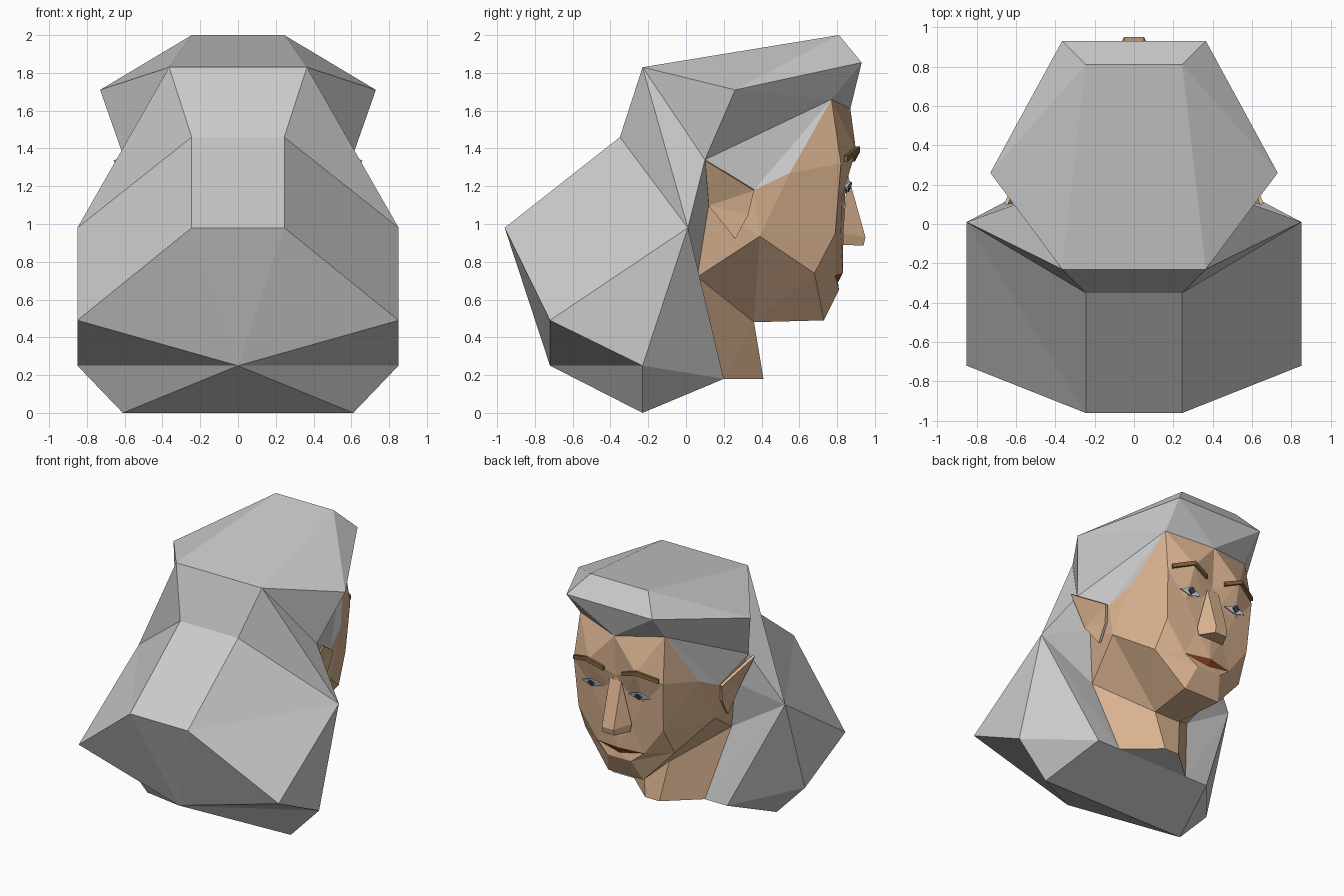
import bpy, bmesh

if "Cube" in bpy.data.objects:
    bpy.data.objects.remove(bpy.data.objects["Cube"])

SKIN = (0.70, 0.45, 0.28, 1)


def build(name, pts, faces, color=None, thick=0):
    """Mirrored mesh: upper-case letter = right-hand point, lower-case = its mirror."""
    bm = bmesh.new()
    v = {}
    for k, (x, y, z) in pts.items():
        v[k] = bm.verts.new((x, y, z))
        v[k.lower()] = bm.verts.new((-x, y, z)) if x else v[k]
    seen = set()
    for word in faces.split():
        for w in (word, word.swapcase()[::-1]):
            loop = list(dict.fromkeys(v[c] for c in w))
            key = frozenset(loop)
            if len(loop) > 2 and key not in seen:
                seen.add(key)
                bm.faces.new(loop)
    loose = [p for p in bm.verts if not p.link_faces]
    bmesh.ops.delete(bm, geom=loose, context='VERTS')
    bmesh.ops.recalc_face_normals(bm, faces=bm.faces[:])
    me = bpy.data.meshes.new(name)
    bm.to_mesh(me)
    bm.free()
    ob = bpy.data.objects.new(name, me)
    bpy.context.collection.objects.link(ob)
    if color:
        mat = bpy.data.materials.new(name)
        mat.diffuse_color = color
        mat.use_nodes = True
        mat.node_tree.nodes["Principled BSDF"].inputs["Base Color"].default_value = mat.diffuse_color
        me.materials.append(mat)
    if thick:
        mod = ob.modifiers.new("thickness", 'SOLIDIFY')
        mod.thickness = thick
        mod.offset = 0
    return ob


# Hair: crown, brim, heavy back bulge and underside
hair = {
    'A': (.245, .81, 2.0), 'B': (.365, .93, 1.855), 'C': (.365, -.23, 1.83),
    'D': (.73, .26, 1.71), 'E': (.60, .10, 1.34), 'F': (.245, -.35, 1.46),
    'G': (.245, -.96, .98), 'H': (.85, .01, .98), 'I': (.85, -.72, .49),
    'J': (0, -.72, .25), 'K': (.85, -.23, .25), 'L': (.61, -.23, 0),
    'M': (.49, .20, .18), 'N': (.30, .20, .18), 'P': (.36, .77, 1.66),
    'Q': (.53, .36, 1.18), 'R': (.49, .55, 1.27), 'S': (0, .87, 1.61),
    'W': (.06, .41, .18), 'Y': (.43, .06, .72), 'Z': (.50, .12, 1.10),
}
build("hair", hair,
      "ACca ABba ACD ADB CDE CEH CHF CFfc FHG FGgf GHI GgJ GIJ HIK IJK JKL JLl "
      "KLM HKM LMN LlnN NnwW BDP DEP BPS BbS EPQ PRQ EHZ HYZ HYN HNM")

# Face and neck, sharing the hairline points
face = {k: hair[k] for k in "EPSRQZYN"}
face.update({
    'A': (.20, .90, 1.39), 'B': (.38, .82, 1.32), 'C': (.22, .825, 1.14),
    'D': (.08, .835, 1.20), 'O': (0, .85, 1.30), 'T': (.52, .39, .935),
    'U': (.38, .68, .74), 'X': (.36, .79, .95), 'H': (.11, .82, .93),
    'K': (0, .83, .89), 'F': (.20, .79, .73), 'G': (0, .83, .74),
    'I': (0, .805, .69), 'L': (.10, .81, .65), 'W': (.15, .73, .49),
    'V': (.11, .36, .48), 'J': (.06, .41, .18),
})
build("face_and_neck", face,
      "SPA SAO PBA PRB ABC ADC AOD ODHK BXC BRX RTX CXH CHD HXF HFG HGK XUF TUX "
      "RQT QZT QEZ ZYT TYV TVU UVW UWL ULF FIL ILl LlwW VWwv YNV NVJ VvjJ", SKIN)

# Mouth opening
build("mouth", {k: face[k] for k in "FGI"}, "FGI", (.25, .06, .02, 1))

# Nose wedge
build("nose", {'A': (.05, .855, 1.27), 'B': (.05, .95, .93), 'C': (.12, .83, .95),
               'D': (.11, .83, .89), 'E': (.05, .94, .885)},
      "AabB ACB BCDE BbeE EDde", SKIN)

# Ears: thin leaning flaps
build("ears", {'A': (.65, .10, 1.34), 'B': (.55, .36, 1.18), 'C': (.53, .33, 1.05),
               'D': (.53, .26, .92), 'E': (.54, .12, 1.10)},
      "ABE BCE CDE", SKIN, .02)

# Eyes, irises and brows
build("eyes", {'A': (.11, .85, 1.19), 'B': (.20, .868, 1.225), 'C': (.29, .845, 1.19),
               'D': (.20, .848, 1.165)}, "ABCD", (.75, .78, .82, 1), .01)
build("irises", {'A': (.17, .868, 1.195), 'B': (.20, .876, 1.222), 'C': (.23, .866, 1.195),
                 'D': (.20, .858, 1.17)}, "ABCD", (.05, .06, .14, 1), .01)
build("eyebrows", {'A': (.08, .885, 1.33), 'B': (.08, .885, 1.36), 'C': (.21, .91, 1.41),
                   'D': (.36, .845, 1.36), 'E': (.36, .845, 1.33), 'F': (.21, .91, 1.38)},
      "ABCF FCDE", (.22, .13, .05, 1), .02)
